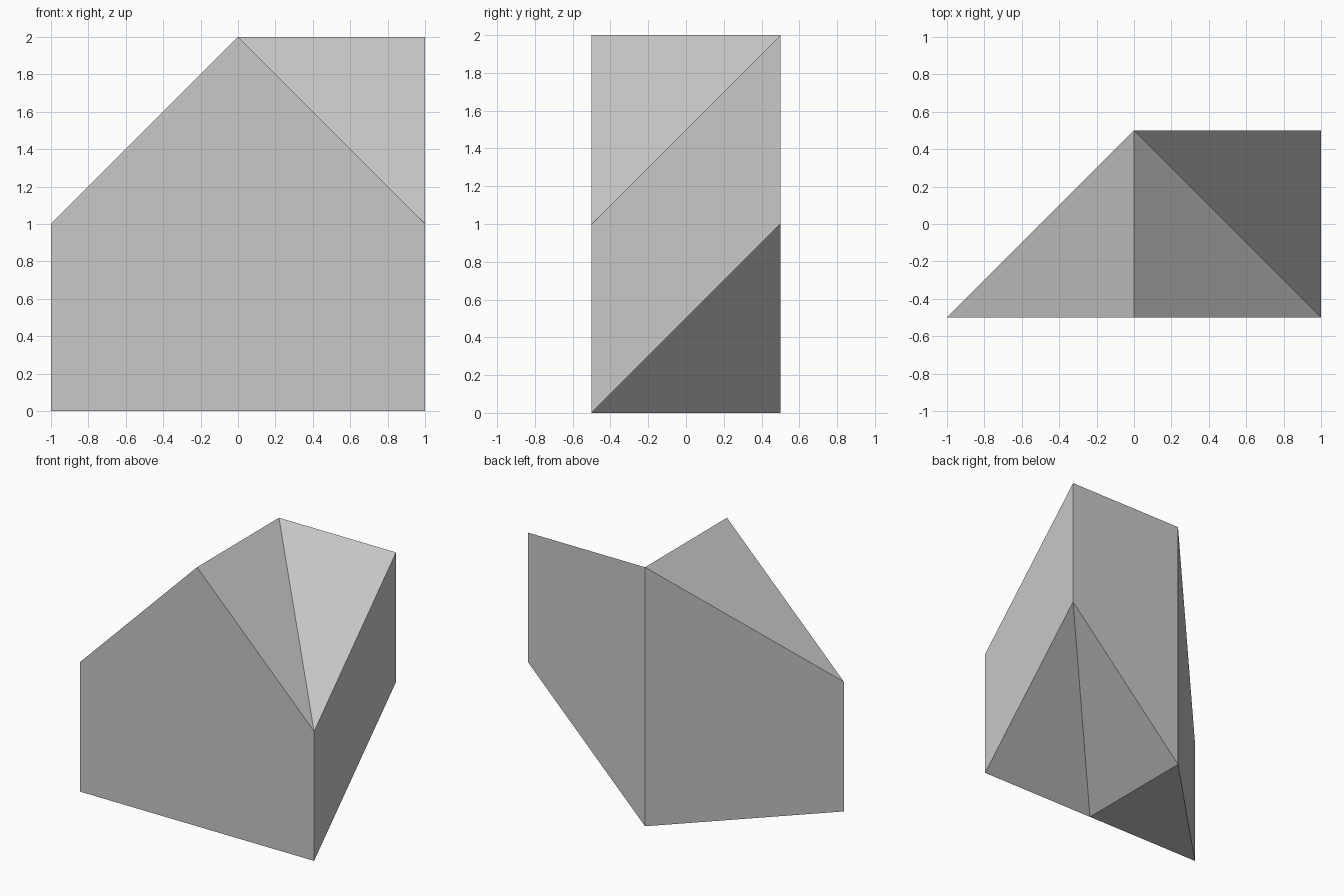
import bpy
import bmesh

default_cube = bpy.data.objects.get("Cube")
if default_cube:
    bpy.data.objects.remove(default_cube, do_unlink=True)


def make_material(name, colour):
    material = bpy.data.materials.new(name)
    material.use_nodes = True
    material.diffuse_color = colour
    material.node_tree.nodes["Principled BSDF"].inputs["Base Color"].default_value = colour
    return material


# Levels the corners sit on
left, middle, right = -1, 0, 1
front, back = -0.5, 0.5
low, mid, high = 0, 1, 2

corners = {
    "front_low_left": (left, front, low),
    "front_low_middle": (middle, front, low),
    "front_low_right": (right, front, low),
    "front_mid_right": (right, front, mid),
    "front_peak": (middle, front, high),
    "front_mid_left": (left, front, mid),
    "back_low": (middle, back, low),
    "back_peak": (middle, back, high),
    "back_high_right": (right, back, high),
    "back_mid_right": (right, back, mid),
}

faces = [
    # Gabled front wall
    "front_low_left front_low_middle front_low_right front_mid_right front_peak front_mid_left",
    # Slanted side wall, back wall and right wall
    "front_low_left front_mid_left back_peak back_low",
    "back_low back_peak back_high_right back_mid_right",
    "front_low_right back_mid_right back_high_right front_mid_right",
    # Three top slopes
    "front_mid_left front_peak back_peak",
    "front_peak front_mid_right back_peak",
    "front_mid_right back_high_right back_peak",
    # Flat base and two underside slopes
    "front_low_left back_low front_low_middle",
    "front_low_middle back_low back_mid_right",
    "front_low_middle back_mid_right front_low_right",
]

bm = bmesh.new()
verts = {name: bm.verts.new(position) for name, position in corners.items()}
for face in faces:
    bm.faces.new([verts[name] for name in face.split()])
bmesh.ops.recalc_face_normals(bm, faces=bm.faces)

mesh = bpy.data.meshes.new("faceted_block")
bm.to_mesh(mesh)
bm.free()
mesh.materials.append(make_material("plain grey", (0.58, 0.58, 0.58, 1)))

block = bpy.data.objects.new("faceted_block", mesh)
bpy.context.collection.objects.link(block)
